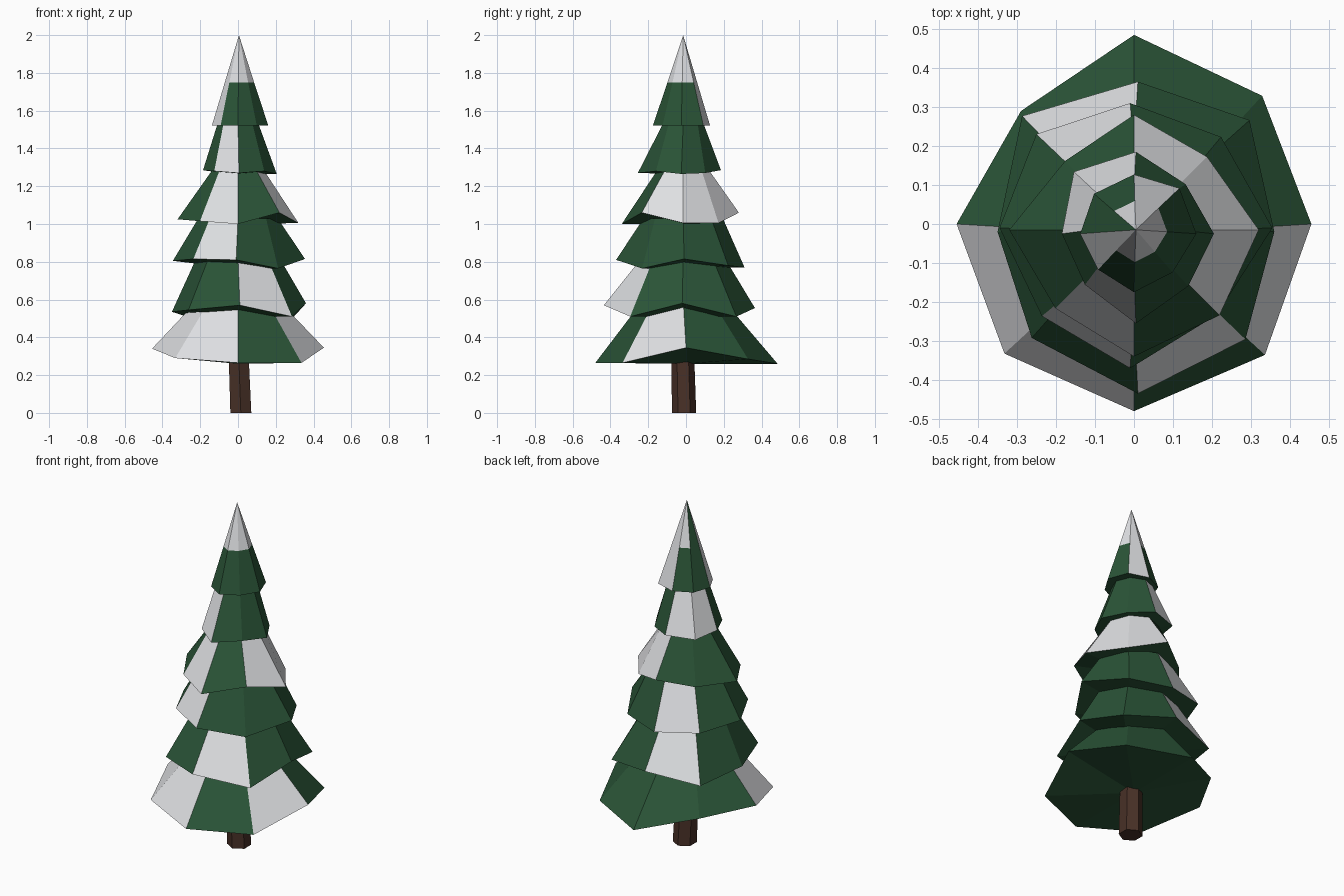
import bpy
import bmesh
from math import cos, sin, pi

cube = bpy.data.objects.get("Cube")
if cube:
    bpy.data.objects.remove(cube, do_unlink=True)


def make_material(name, colour):
    mat = bpy.data.materials.new(name)
    mat.use_nodes = True
    mat.diffuse_color = (*colour, 1)
    bsdf = mat.node_tree.nodes["Principled BSDF"]
    bsdf.inputs["Base Color"].default_value = (*colour, 1)
    return mat


needle_green = make_material("needle green", (0.023, 0.088, 0.038))
snow_white = make_material("snow white", (0.74, 0.75, 0.77))
bark_brown = make_material("bark brown", (0.065, 0.03, 0.02))


def finish(name, bm, materials):
    bmesh.ops.recalc_face_normals(bm, faces=bm.faces)
    mesh = bpy.data.meshes.new(name)
    bm.to_mesh(mesh)
    bm.free()
    for mat in materials:
        mesh.materials.append(mat)
    obj = bpy.data.objects.new(name, mesh)
    bpy.context.collection.objects.link(obj)
    return obj


def ring(bm, centre, radii, heights, turn=0.0):
    """Add a ring of vertices, starting at +x and going anticlockwise."""
    count = len(radii)
    return [bm.verts.new((centre[0] + r * cos(2 * pi * i / count + turn),
                          centre[1] + r * sin(2 * pi * i / count + turn), z))
            for i, (r, z) in enumerate(zip(radii, heights))]


def bridge(bm, lower, upper, snow=""):
    """Join two rings with flat panels; an S in the pattern is a snowy panel."""
    count = len(lower)
    for i in range(count):
        j = (i + 1) % count
        face = bm.faces.new((lower[i], lower[j], upper[j], upper[i]))
        face.material_index = int(snow[i:i + 1] == "S")


def fan(bm, rim, point, snow=""):
    """Close a ring with triangles that meet at a point."""
    tip = bm.verts.new(point)
    count = len(rim)
    for i in range(count):
        face = bm.faces.new((rim[i], rim[(i + 1) % count], tip))
        face.material_index = int(snow[i:i + 1] == "S")


def branch_tier(name, centre, radii, heights, top_radius, top_z, snow):
    """One skirt of branches with an uneven hem, narrowing to its top ring."""
    bm = bmesh.new()
    hem = ring(bm, centre, radii, heights)
    top = ring(bm, (0, -0.015), [top_radius] * 8, [top_z] * 8)
    bridge(bm, hem, top, snow)
    fan(bm, hem, (*centre, min(heights)))
    bm.faces.new(top)
    return finish(name, bm, (needle_green, snow_white))


# Skirts of branches, from the ground up
branch_tier("branch_tier_lowest", (0, 0),
            (.455, .465, .485, .41, .455, .47, .48, .475),
            (.345, .285, .26, .33, .34, .29, .265, .265),
            0.21, 0.6, "GGGGSSGS")
branch_tier("branch_tier_second", (0.01, -0.02),
            (.35, .405, .385, .42, .36, .385, .415, .39),
            (.58, .51, .555, .515, .535, .545, .57, .51),
            0.22, 0.82, "GGSGGGSG")
branch_tier("branch_tier_third", (-0.01, -0.01),
            (.365, .33, .32, .34, .335, .32, .36, .315),
            (.815, .78, .77, .795, .805, .815, .81, .765),
            0.21, 1.03, "GGSGGSGG")
branch_tier("branch_tier_fourth", (0, -0.015),
            (.32, .265, .295, .25, .32, .285, .325, .31),
            (1.005, 1.005, 1.06, 1.02, 1.025, 1.015, 1, 1.06),
            0.14, 1.28, "SSGGGSGS")
branch_tier("branch_tier_fifth", (0.005, -0.025),
            (.2, .18, .21, .225, .19, .185, .23, .19),
            (1.265, 1.27, 1.285, 1.28, 1.285, 1.28, 1.27, 1.28),
            0.11, 1.525, "GGSSGSGG")

# Treetop: a cone cut by a snow line
bm = bmesh.new()
hem_radii = (.16, .165, .152, .145, .138, .13, .15, .14)
hem = ring(bm, (0, -0.025), hem_radii, [1.522] * 8)
snow_line = ring(bm, (0.002, -0.02), [r * 0.52 for r in hem_radii], [1.75] * 8)
bridge(bm, hem, snow_line, "GSGGSGGG")
fan(bm, snow_line, (0.005, -0.015, 2), "SSSGSSSS")
bm.faces.new(hem)
finish("treetop", bm, (needle_green, snow_white))

# Slightly leaning six-sided trunk
bm = bmesh.new()
foot = ring(bm, (0.015, -0.01), [0.064] * 6, [0] * 6, pi / 6)
head = ring(bm, (0, -0.02), [0.06] * 6, [0.4] * 6, pi / 6)
bridge(bm, foot, head)
bm.faces.new(foot)
bm.faces.new(head)
finish("trunk", bm, (bark_brown,))
